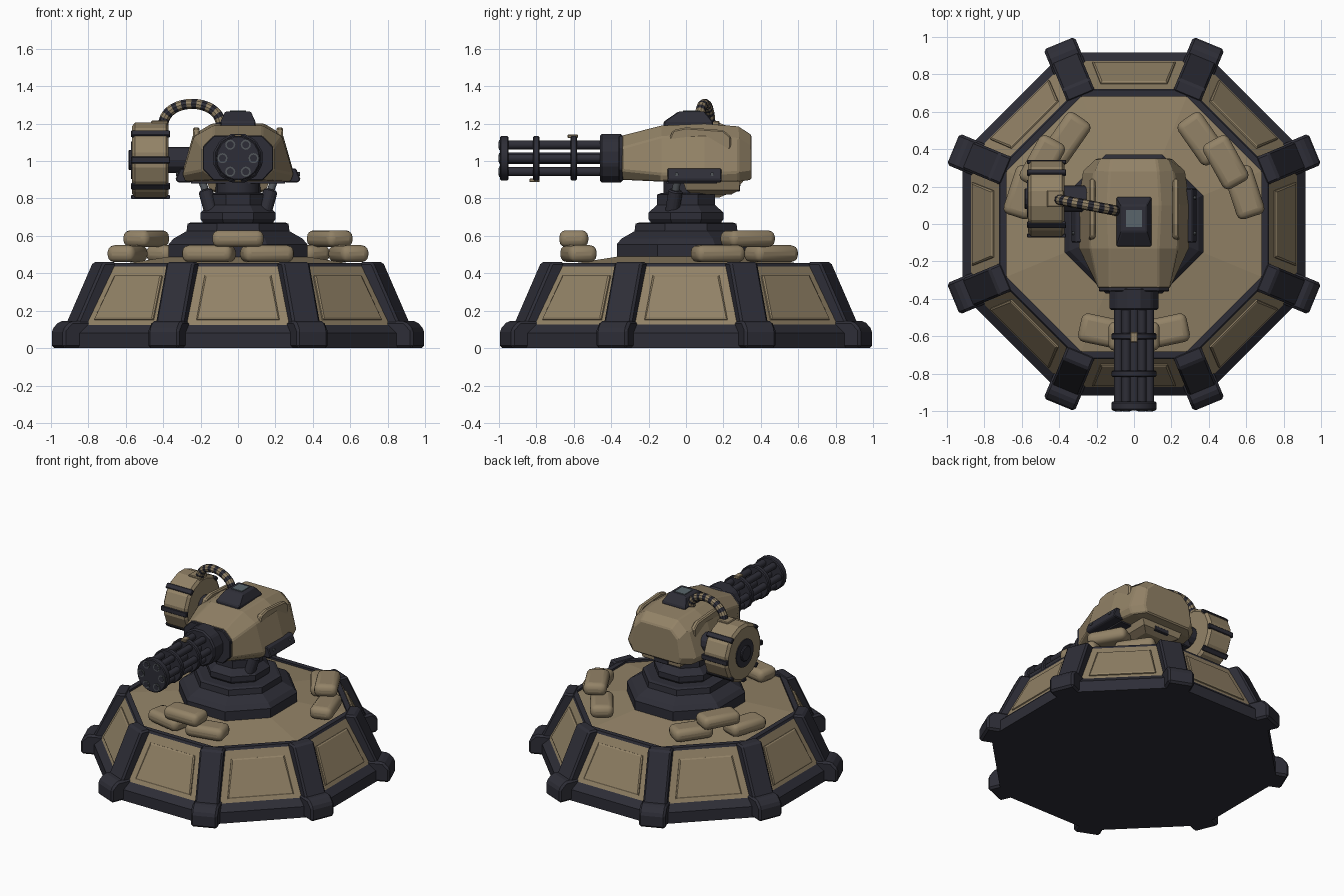
import bpy, bmesh, math
from mathutils import Vector, Matrix

if "Cube" in bpy.data.objects:
    bpy.data.objects.remove(bpy.data.objects["Cube"])


def material(name, col):
    m = bpy.data.materials.new(name)
    m.diffuse_color = (*col, 1)
    m.use_nodes = True
    m.node_tree.nodes["Principled BSDF"].inputs["Base Color"].default_value = m.diffuse_color
    return m


TAN = material("sand tan", (0.29, 0.225, 0.135))
DARK = material("dark slate", (0.027, 0.027, 0.038))
GREY = material("steel grey", (0.085, 0.095, 0.105))
GLASS = material("lens grey", (0.10, 0.13, 0.145))


def finish(name, bm, mats, bevel=0.0, segs=1, smooth=False):
    bmesh.ops.recalc_face_normals(bm, faces=bm.faces)
    me = bpy.data.meshes.new(name)
    bm.to_mesh(me)
    bm.free()
    for m in mats:
        me.materials.append(m)
    ob = bpy.data.objects.new(name, me)
    bpy.context.collection.objects.link(ob)
    if bevel:
        mod = ob.modifiers.new("bevel", "BEVEL")
        mod.width, mod.segments, mod.limit_method = bevel, segs, "ANGLE"
    if smooth:
        bpy.ops.object.select_all(action="DESELECT")
        ob.select_set(True)
        bpy.context.view_layer.objects.active = ob
        bpy.ops.object.shade_smooth_by_angle(angle=math.radians(40))
    return ob


def loft(name, rings, mats, rule=lambda i: 0, **kw):
    """Skin equal-length rings of points and cap both ends."""
    bm = bmesh.new()
    vs = [[bm.verts.new(p) for p in r] for r in rings]
    n = len(vs[0])
    for i in range(len(vs) - 1):
        for j in range(n):
            k = (j + 1) % n
            f = bm.faces.new((vs[i][j], vs[i][k], vs[i + 1][k], vs[i + 1][j]))
            f.material_index = rule(i)
    bm.faces.new(vs[0])
    bm.faces.new(vs[-1])
    return finish(name, bm, mats, **kw)


def sweep(name, path, radii, n, mats, phase=0.0, **kw):
    """Round or faceted tube along a path."""
    path = [Vector(p) for p in path]
    rings = []
    for i, p in enumerate(path):
        d = path[min(i + 1, len(path) - 1)] - path[max(i - 1, 0)]
        q = d.to_track_quat("Z", "Y")
        rings.append([p + q @ Vector((radii[i] * math.cos(a), radii[i] * math.sin(a), 0))
                      for a in (phase + math.tau * j / n for j in range(n))])
    return loft(name, rings, mats, **kw)


def rod(name, a, b, r, n, mat, r2=None, **kw):
    return sweep(name, [a, b], [r, r if r2 is None else r2], n, [mat], **kw)


def box(name, c, size, mat, rot=None, **kw):
    bm = bmesh.new()
    rot = rot or Matrix.Identity(4)
    bmesh.ops.create_cube(bm, size=1, matrix=Matrix.Translation(c) @ rot @ Matrix.Diagonal((*size, 1)))
    return finish(name, bm, [mat], **kw)


def octagon(apothem, z):
    r = apothem / math.cos(math.pi / 8)
    return [(r * math.cos(a), r * math.sin(a), z)
            for a in (math.pi / 8 + k * math.pi / 4 for k in range(8))]


def octo_stack(name, prof, mats, **kw):
    return loft(name, [octagon(a, z) for a, z in prof], mats, **kw)


def radial(name, prof, half, ang, mat, **kw):
    """Extrude an (r, z) profile sideways and turn it about z."""
    m = Matrix.Rotation(ang, 3, "Z")
    return loft(name, [[m @ Vector((r, s, z)) for r, z in prof] for s in (-half, half)], [mat], **kw)


# Octagonal base: dark skirt and rim, tan walls, tan deck
octo_stack("base_wall", [(0.915, 0), (0.915, 0.08), (0.87, 0.125), (0.722, 0.437), (0.715, 0.455),
                         (0.68, 0.455), (0.68, 0.43)], [DARK, TAN], rule=lambda i: int(i == 2))
octo_stack("deck", [(0.682, 0.42), (0.682, 0.44), (0.36, 0.49)], [TAN])

# Wall panels, corner struts and feet
for k in range(8):
    m = Matrix.Rotation(k * math.pi / 4, 3, "Z")
    rings = []
    for off, shrink in ((-0.01, 0), (0.007, 0), (0.012, 0.008)):
        ring = []
        for s, z, w in ((-1, 0.15, 0.222), (1, 0.15, 0.222), (1, 0.385, 0.178), (-1, 0.385, 0.178)):
            zz = z + (shrink if z < 0.2 else -shrink)
            r = 0.87 - (zz - 0.125) * 0.148 / 0.312
            ring.append(m @ Vector((r + off, s * (w - shrink), zz + off * 0.47)))
        rings.append(ring)
    loft("wall_panel", rings, [TAN])
    a = math.pi / 8 + k * math.pi / 4
    radial("corner_strut", [(0.735, 0.40), (0.735, 0.46), (0.81, 0.46), (0.965, 0.13), (0.85, 0.10)],
           0.08, a, DARK, bevel=0.012)
    radial("corner_foot", [(0.85, 0), (1.045, 0), (1.045, 0.10), (1.0, 0.145), (0.85, 0.145)],
           0.09, a, DARK, bevel=0.014)

# Pedestal and neck
octo_stack("pedestal", [(0.37, 0.47), (0.37, 0.555), (0.345, 0.585), (0.275, 0.625), (0.27, 0.665),
                        (0.25, 0.672)], [DARK])
octo_stack("neck", [(0.18, 0.66), (0.20, 0.69), (0.20, 0.725), (0.155, 0.765), (0.155, 0.82), (0.13, 0.83)], [DARK])
rod("neck_core", (0, 0, 0.8), (0, 0, 0.92), 0.12, 16, DARK, smooth=True)

# Sandbags: two on the deck and one on top, in three groups
bags = [(0, -0.60, 0.585, 0)]
for s in (-1, 1):
    bags += [(s * 0.155, -0.575, 0.505, s * 12), (s * 0.36, 0.455, 0.505, s * 125),
             (s * 0.59, 0.17, 0.505, s * 108), (s * 0.49, 0.33, 0.585, s * 119)]
for x, y, z, a in bags:
    box("sandbag", (x, y, z), (0.275, 0.155, 0.09), TAN, Matrix.Rotation(math.radians(a), 4, "Z"),
        bevel=0.036, segs=3, smooth=True)

# Turret body: mirrored cross-sections along y
stations = [(-0.345, [(0.12, 0.90), (0.19, 0.95), (0.19, 1.07), (0.13, 1.135)]),
            (-0.13, [(0.28, 0.89), (0.295, 0.93), (0.235, 1.13), (0.13, 1.19)]),
            (0.10, [(0.28, 0.89), (0.30, 0.93), (0.24, 1.14), (0.14, 1.20)]),
            (0.28, [(0.25, 0.89), (0.275, 0.94), (0.215, 1.12), (0.13, 1.185)]),
            (0.35, [(0.18, 0.90), (0.20, 0.95), (0.18, 1.08), (0.12, 1.14)])]
loft("turret_body", [[(x, y, z) for x, z in h] + [(-x, y, z) for x, z in reversed(h)]
                     for y, h in stations], [TAN], bevel=0.008)
loft("turret_belly", [[(-w, y0, z), (w, y0, z), (w, y1, z), (-w, y1, z)] for w, y0, y1, z in
                      ((0.10, 0.04, 0.24, 0.82), (0.15, 0.0, 0.285, 0.845), (0.17, -0.02, 0.29, 0.90))], [TAN])
box("belly_latch", (0, 0.265, 0.855), (0.12, 0.05, 0.035), DARK, bevel=0.005)
box("turret_underframe", (0, 0.03, 0.888), (0.5, 0.27, 0.016), DARK)

# Side parts, mirrored
for s in (-1, 1):
    prof = [(0.25, 0.885), (0.32, 0.885), (0.335, 0.90), (0.31, 0.96), (0.25, 0.96)]
    loft("side_plate", [[(s * x, y, z) for x, z in prof] for y in (-0.10, 0.19)], [DARK], bevel=0.006)
    for y in (-0.05, 0.14):
        rod("plate_bolt", (s * 0.31, y, 0.93), (s * 0.332, y, 0.93), 0.01, 8, GREY)
    fin = [(-0.10, 1.10), (0.24, 1.06), (0.24, 1.13), (0.20, 1.165), (0.0, 1.18), (-0.07, 1.165)]
    loft("side_fin", [[(s * x, y, z) for y, z in fin] for x in (0.205, 0.24)], [TAN], bevel=0.008)
    rod("piston_sleeve", (s * 0.14, -0.075, 0.72), (s * 0.175, -0.055, 0.845), 0.04, 10, DARK, bevel=0.008)
    rod("piston_rod", (s * 0.17, -0.058, 0.83), (s * 0.205, -0.04, 0.93), 0.02, 12, GREY, smooth=True)

# Gun mount plate and collar
CZ = 1.015
front = [(0.13, 0.895), (0.188, 0.955), (0.188, 1.075), (0.13, 1.135)]
loft("mount_plate", [[(x, y, z) for x, z in front] + [(-x, y, z) for x, z in reversed(front)]
                     for y in (-0.36, -0.335)], [DARK], bevel=0.005)
rod("gun_collar", (0, -0.46, CZ), (0, -0.34, CZ), 0.135, 12, DARK, phase=math.pi / 12, bevel=0.01)

# Rotary barrels with clamp rings
for k in range(6):
    a = k * math.pi / 3
    x, z = 0.083 * math.cos(a), CZ + 0.083 * math.sin(a)
    rod("barrel", (x, -0.997, z), (x, -0.45, z), 0.024, 12, DARK, smooth=True)
    rod("muzzle_rim", (x, -1.0, z), (x, -0.99, z), 0.027, 12, GREY)
    rod("muzzle_bore", (x, -1.002, z), (x, -0.99, z), 0.019, 12, DARK)
rod("barrel_axle", (0, -0.98, CZ), (0, -0.45, CZ), 0.03, 12, DARK, smooth=True)
for y, w in ((-0.972, 0.046), (-0.80, 0.036), (-0.60, 0.036)):
    rod("barrel_ring", (0, y - w / 2, CZ), (0, y + w / 2, CZ), 0.12, 18, DARK, smooth=True, bevel=0.006)
box("top_tab", (0, -0.605, 1.132), (0.04, 0.055, 0.02), TAN, bevel=0.004)
box("bottom_tab", (0, -0.81, 0.897), (0.04, 0.055, 0.02), TAN, bevel=0.004)

# Optic housing on the roof
loft("optic_housing", [[(-w, y0, z), (w, y0, z), (w, y1, z), (-w, y1, z)] for w, y0, y1, z in
                       ((0.093, -0.12, 0.145, 1.18), (0.093, -0.12, 0.145, 1.21), (0.068, -0.04, 0.10, 1.265))],
     [DARK], bevel=0.006)
box("optic_lens", (0, 0.03, 1.266), (0.085, 0.09, 0.008), GLASS)

# Ammunition drum with bars around it
DY, DZ = 0.135, 1.005
sweep("ammo_drum", [(x, DY, DZ) for x in (-0.565, -0.55, -0.385, -0.37)], [0.185, 0.205, 0.205, 0.185], 16,
      [TAN], phase=math.pi / 16)
for k in range(8):
    if k == 2:
        continue
    a = k * math.pi / 4
    box("drum_bar", (-0.467, DY + 0.197 * math.cos(a), DZ + 0.197 * math.sin(a)), (0.208, 0.022, 0.036),
        DARK, Matrix.Rotation(a, 4, "X") , bevel=0.004)
rod("drum_disc", (-0.571, DY, DZ), (-0.55, DY, DZ), 0.10, 16, DARK)
rod("drum_hub", (-0.585, DY, DZ), (-0.56, DY, DZ), 0.055, 12, DARK, bevel=0.005)
rod("drum_axle", (-0.40, DY, DZ), (-0.25, DY, DZ), 0.07, 12, DARK)
box("drum_feed", (-0.42, DY, 1.20), (0.09, 0.09, 0.03), TAN, bevel=0.005)

# Striped feed hose arching to the roof
N = 18
path = []
for i in range(N + 1):
    t = math.pi * (1 - i / N)
    path.append((-0.245 + 0.155 * math.cos(t), 0.10 - 0.03 * math.cos(t), 1.18 + 0.125 * math.sin(t) ** 0.85))
sweep("feed_hose", path, [0.028] * (N + 1), 10, [TAN, DARK], rule=lambda i: i % 2)
